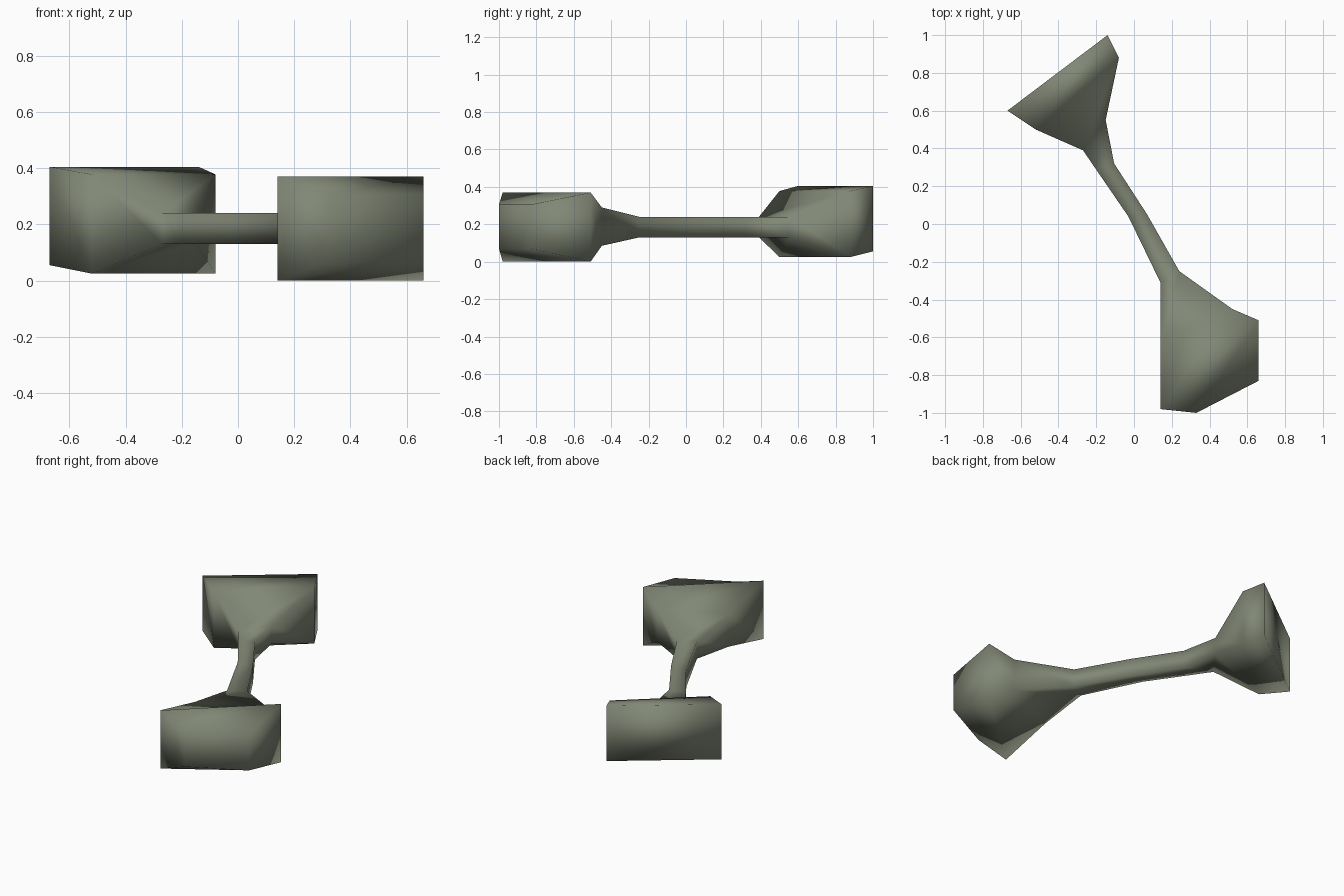
import bpy
import bmesh

if "Cube" in bpy.data.objects:
    bpy.data.objects.remove(bpy.data.objects["Cube"])

# Single flat colour
mat = bpy.data.materials.new("grey_green")
mat.diffuse_color = (0.22, 0.245, 0.18, 1.0)
mat.use_nodes = True
mat.node_tree.nodes["Principled BSDF"].inputs["Base Color"].default_value = mat.diffuse_color

# Rectangular cross-sections along the bar:
# (left x, left y, right x, right y, bottom z, top z)
sections = [
    (-0.67, 0.60, -0.14, 1.00, 0.055, 0.405),   # back end cap
    (-0.52, 0.50, -0.08, 0.88, 0.025, 0.378),   # back head rim
    (-0.27, 0.39, -0.15, 0.55, 0.13, 0.24),     # back neck
    (-0.205, 0.295, -0.105, 0.32, 0.13, 0.24),  # shaft
    (-0.03, 0.04, 0.07, 0.05, 0.13, 0.24),
    (0.14, -0.31, 0.24, -0.25, 0.13, 0.24),     # front neck
    (0.14, -0.63, 0.52, -0.45, 0.085, 0.29),    # front head flare
    (0.14, -0.98, 0.66, -0.51, 0.0, 0.37),      # front head rim
    (0.33, -1.00, 0.66, -0.83, 0.07, 0.305),    # front end cap
]

# Loft the sections into one closed dumbbell-shaped bar
bm = bmesh.new()
rings = []
for lx, ly, rx, ry, z0, z1 in sections:
    rings.append([bm.verts.new(p) for p in
                  ((lx, ly, z0), (rx, ry, z0), (rx, ry, z1), (lx, ly, z1))])
for a, b in zip(rings, rings[1:]):
    for i in range(4):
        j = (i + 1) % 4
        bm.faces.new((a[i], a[j], b[j], b[i]))
bm.faces.new(rings[0])
bm.faces.new(rings[-1])
bmesh.ops.recalc_face_normals(bm, faces=bm.faces[:])
for f in bm.faces:
    f.smooth = True

mesh = bpy.data.meshes.new("flared_bar")
bm.to_mesh(mesh)
bm.free()
mesh.materials.append(mat)
bar = bpy.data.objects.new("flared_bar", mesh)
bpy.context.collection.objects.link(bar)
